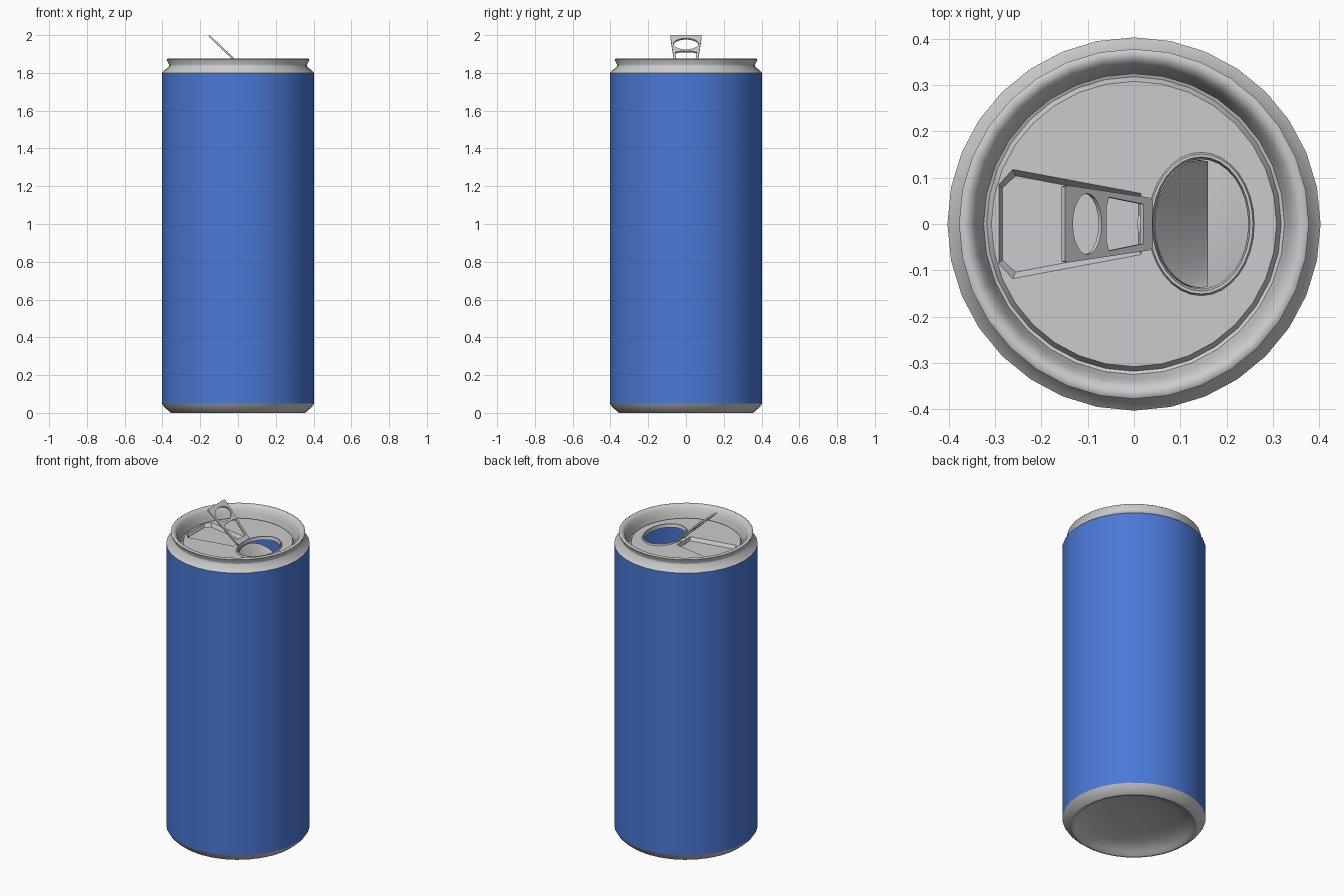
import bpy, bmesh, math
from mathutils import Matrix, Vector

if "Cube" in bpy.data.objects:
    bpy.data.objects.remove(bpy.data.objects["Cube"])

SEG = 32
LID = 1.81


def skin(name, chains, fills=(), mat=None, matrix=None, angle=35):
    """Bridge consecutive loops of each chain, then fill between (chain, loop) borders."""
    bm = bmesh.new()
    rings = []
    for chain in chains:
        vs = [[bm.verts.new(p) for p in loop] for loop in chain]
        rings.append(vs)
        for a, b in zip(vs, vs[1:]):
            n = len(a)
            for i in range(n):
                j = (i + 1) % n
                bm.faces.new((a[i], a[j], b[j], b[i]))
    for group in fills:
        edges = []
        for c, l in group:
            r = rings[c][l]
            for i in range(len(r)):
                e = bm.edges.get((r[i - 1], r[i])) or bm.edges.new((r[i - 1], r[i]))
                edges.append(e)
        bmesh.ops.triangle_fill(bm, use_beauty=True, use_dissolve=False, edges=edges)
    bmesh.ops.recalc_face_normals(bm, faces=bm.faces)
    if matrix:
        bm.transform(matrix)
    me = bpy.data.meshes.new(name)
    bm.to_mesh(me)
    bm.free()
    ob = bpy.data.objects.new(name, me)
    bpy.context.collection.objects.link(ob)
    if mat:
        me.materials.append(mat)
    bpy.ops.object.select_all(action='DESELECT')
    ob.select_set(True)
    bpy.context.view_layer.objects.active = ob
    bpy.ops.object.shade_smooth_by_angle(angle=math.radians(angle))
    return ob


def ellipse(cx, rx, ry, z, n=SEG):
    return [(cx + rx * math.cos(2 * math.pi * i / n), ry * math.sin(2 * math.pi * i / n), z)
            for i in range(n)]


def lathe(profile):
    return [ellipse(0, r, r, z) for r, z in profile]


def mirrored(half, z):
    """Close a half outline (y > 0) by mirroring it over y = 0."""
    return [(x, y, z) for x, y in half] + [(x, -y, z) for x, y in reversed(half)]


# Can shell: domed base, painted wall, neck with rolled rim and gutter
blue = bpy.data.materials.new("blue_paint")
blue.diffuse_color = (0.07, 0.19, 0.68, 1)
blue.use_nodes = True
blue.node_tree.nodes["Principled BSDF"].inputs["Base Color"].default_value = blue.diffuse_color
skin("base", [lathe([(0.403, 0.05), (0.39, 0.03), (0.36, 0.004), (0.352, 0), (0.34, 0.004),
                     (0.325, 0.02), (0.25, 0.045), (0.13, 0.062)])], [[(0, -1)]], angle=50)
skin("wall", [lathe([(0.403, 0.05), (0.403, 1.80)])], mat=blue)
skin("neck_and_rim", [lathe([(0.403, 1.80), (0.366, 1.835), (0.366, 1.845), (0.378, 1.872),
                             (0.372, 1.876), (0.358, 1.874), (0.345, 1.86), (0.335, 1.83),
                             (0.325, 1.795), (0.318, 1.792), (0.308, LID)])], angle=50)

# Lid panel with a sunken finger tray and a raised mouth lip
tray_out = [(0.015, 0.066), (-0.262, 0.118), (-0.292, 0.085)]
tray_in = [(0.01, 0.054), (-0.256, 0.104), (-0.284, 0.078)]
skin("lid", [
    lathe([(0.308, LID)]),
    [mirrored(tray_out, LID), mirrored(tray_in, LID - 0.02)],
    [ellipse(0.145, 0.115, 0.155, LID), ellipse(0.145, 0.112, 0.151, LID + 0.008),
     ellipse(0.145, 0.106, 0.145, LID + 0.008), ellipse(0.145, 0.102, 0.14, LID - 0.012)],
], [[(0, 0), (1, 0), (2, 0)], [(1, 1)]])

# Opened mouth flap, bent down inside the can
flap = []
for side in (0, -0.006):
    loop = []
    for x, y, z in ellipse(0.145, 0.1, 0.138, LID - 0.012):
        d = x - 0.045
        px = min(x, 0.16)
        loop.append((px + side, y, z - 0.7 * min(d, 0.115) - max(0, d - 0.115) + side))
    flap.append(loop)
skin("mouth_flap", [flap], [[(0, 0)], [(0, 1)]])

# Pull tab: plate with a finger hole and a lower window, tilted up about its nose
L = 0.262
tab_half = [(0.0, 0.05), (0.01, 0.057), (L - 0.012, 0.083), (L, 0.081)]
window = [(0.028, 0.043), (0.13, 0.058), (0.138, 0.035)]


def slab(shape, t=0.005):
    return [shape(t), shape(-t)]


tilt = Matrix(((-0.725, 0, 0.689, 0.037), (0, -1, 0, 0), (0.689, 0, 0.725, 1.816), (0, 0, 0, 1)))
skin("pull_tab", [
    slab(lambda z: mirrored(tab_half, z)),
    slab(lambda z: ellipse(0.195, 0.043, 0.066, z, 20)),
    slab(lambda z: mirrored(window, z)),
], [[(0, 0), (1, 0), (2, 0)], [(0, 1), (1, 1), (2, 1)]], matrix=tilt)

# Rivet holding the tab nose
skin("rivet", [[ellipse(0.022, r, r * 1.6, z, 16) for r, z in
                ((0.016, LID - 0.02), (0.016, LID + 0.006), (0.01, LID + 0.01))]], [[(0, 2)]])
